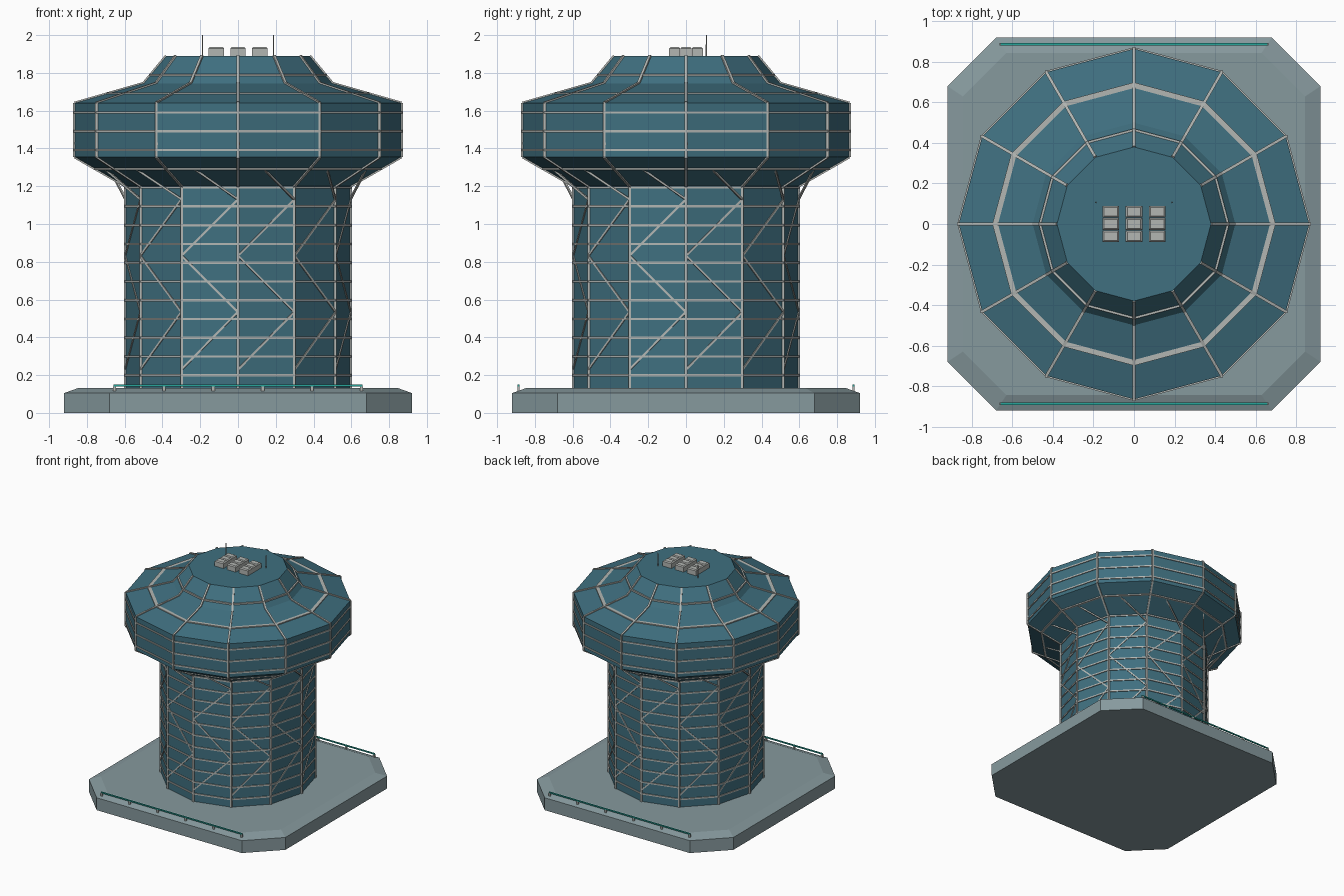
import bpy, bmesh
from math import pi, cos, sin
from mathutils import Vector, Matrix

if "Cube" in bpy.data.objects:
    bpy.data.objects.remove(bpy.data.objects["Cube"])

N = 12
STEP = 2 * pi / N
# tower and pod outline: (corner radius, height)
PROFILE = [(0.595, 0.002), (0.595, 1.2), (0.865, 1.355), (0.865, 1.64), (0.5, 1.745), (0.38, 1.89)]


def material(name, rgb):
    m = bpy.data.materials.new(name)
    m.diffuse_color = (*rgb, 1)
    m.use_nodes = True
    m.node_tree.nodes["Principled BSDF"].inputs["Base Color"].default_value = m.diffuse_color
    return m


TEAL = material("teal_glass", (0.05, 0.16, 0.215))
SLATE = material("slab_grey", (0.24, 0.32, 0.34))
FRAME = material("frame_grey", (0.45, 0.47, 0.45))
GLOW = material("aqua", (0.02, 0.38, 0.33))


def finish(bm, name, mat):
    bmesh.ops.recalc_face_normals(bm, faces=bm.faces)
    me = bpy.data.meshes.new(name)
    bm.to_mesh(me)
    bm.free()
    me.materials.append(mat)
    ob = bpy.data.objects.new(name, me)
    bpy.context.collection.objects.link(ob)
    return ob


def polar(r, i, z):
    return Vector((r * cos(i * STEP), r * sin(i * STEP), z))


def radius_at(z):
    for (r0, z0), (r1, z1) in zip(PROFILE, PROFILE[1:]):
        if z <= z1:
            return r0 + (r1 - r0) * (z - z0) / (z1 - z0)
    return PROFILE[-1][0]


def bridge(bm, a, b):
    n = len(a)
    for i in range(n):
        bm.faces.new((a[i], a[(i + 1) % n], b[(i + 1) % n], b[i]))


def stack(bm, loops, closed=False):
    """Skin a list of point loops; cap the ends or join last to first."""
    rings = [[bm.verts.new(p) for p in loop] for loop in loops]
    for a, b in zip(rings, rings[1:]):
        bridge(bm, a, b)
    if closed:
        bridge(bm, rings[-1], rings[0])
    else:
        bm.faces.new(rings[0])
        bm.faces.new(rings[-1])


def box(bm, centre, size):
    bmesh.ops.create_cube(bm, size=1, matrix=Matrix.Translation(centre) @ Matrix.Diagonal((*size, 1)))


def beam(bm, a, b, w):
    d = b - a
    m = Matrix.Translation((a + b) / 2) @ d.to_track_quat('Z', 'Y').to_matrix().to_4x4()
    bmesh.ops.create_cube(bm, size=1, matrix=m @ Matrix.Diagonal((w, w, d.length, 1)))


def octagon(h, c, z):
    pts = [(h, -c), (h, c), (c, h), (-c, h), (-h, c), (-h, -c), (-c, -h), (c, -h)]
    return [(x, y, z) for x, y in pts]


# base slab with sloped rim
bm = bmesh.new()
stack(bm, [octagon(0.92, 0.68, 0), octagon(0.92, 0.68, 0.105), octagon(0.845, 0.63, 0.132)])
finish(bm, "base_slab", SLATE)

# tower shaft and overhanging pod
bm = bmesh.new()
stack(bm, [[polar(r, i, z) for i in range(N)] for r, z in PROFILE])
finish(bm, "tower_body", TEAL)

# horizontal floor bands
bm = bmesh.new()
for k in range(2, 19):
    z = k * 0.0994
    r, h = radius_at(z), 0.006
    section = [(r - 0.03, z - h), (r + 0.007, z - h), (r + 0.007, z + h), (r - 0.03, z + h)]
    stack(bm, [[polar(a, i, b) for i in range(N)] for a, b in section], closed=True)
finish(bm, "floor_bands", FRAME)

# ribs following every corner of the body
bm = bmesh.new()
for i in range(N):
    for (r0, z0), (r1, z1) in zip(PROFILE, PROFILE[1:]):
        beam(bm, polar(r0, i, max(z0, 0.12)), polar(r1, i, z1), 0.015)
finish(bm, "corner_ribs", FRAME)

# zigzag braces on the shaft faces, the top one running up into the pod
bm = bmesh.new()
levels = [1.43, 1.13, 0.832, 0.534, 0.23]
for i in range(N):
    pts = [polar(radius_at(z), i + k % 2, z) for k, z in enumerate(levels)]
    for a, b in zip(pts, pts[1:]):
        beam(bm, a, b, 0.011)
finish(bm, "diagonal_braces", FRAME)

# rooftop plant units
bm = bmesh.new()
for x in (-0.115, 0, 0.115):
    for y in (-0.06, 0, 0.06):
        box(bm, (x, y, 1.913), (0.082, 0.058, 0.05))
top = [e for e in bm.edges if all(v.co.z > 1.92 for v in e.verts)]
bmesh.ops.bevel(bm, geom=top, offset=0.008, segments=1, affect='EDGES')
finish(bm, "roof_units", FRAME)

# antenna masts
bm = bmesh.new()
for x in (-0.188, 0.188):
    bmesh.ops.create_cone(bm, cap_ends=True, segments=8, radius1=0.004, radius2=0.003,
                          depth=0.115, matrix=Matrix.Translation((x, 0.108, 1.9425)))
finish(bm, "antenna_masts", FRAME)

# edge rails and their posts at front and back
rails, posts = bmesh.new(), bmesh.new()
for y in (-0.887, 0.887):
    box(rails, (0, y, 0.144), (1.32, 0.01, 0.01))
    for k in range(6):
        box(posts, (-0.655 + k * 0.262, y, 0.127), (0.016, 0.012, 0.026))
finish(rails, "edge_rails", GLOW)
finish(posts, "rail_posts", FRAME)
